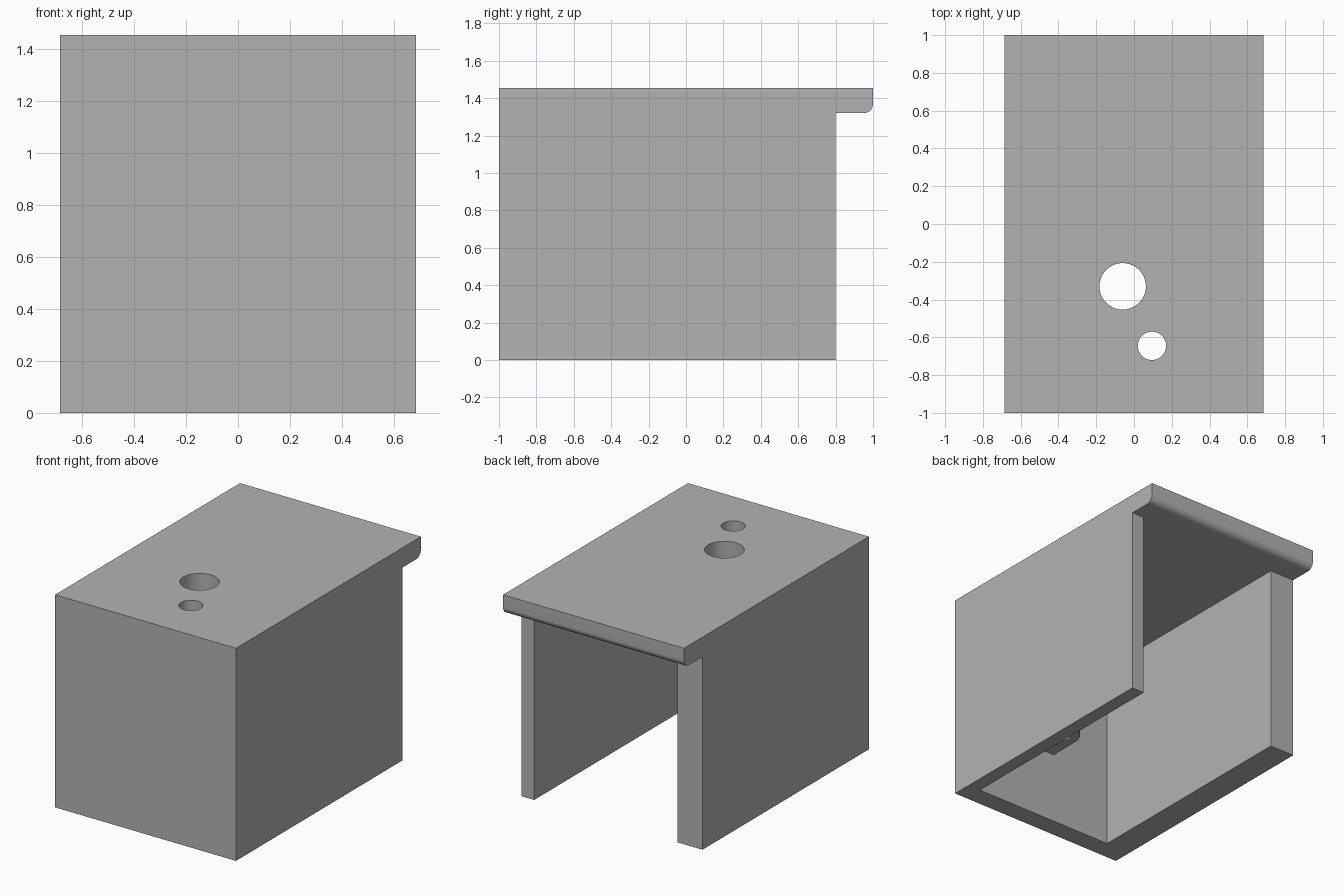
import bpy, bmesh, math

if "Cube" in bpy.data.objects:
    bpy.data.objects.remove(bpy.data.objects["Cube"])

W, H = 0.685, 1.455          # half width, full height
T, FRONT = 0.135, 0.137      # top plate and front wall thickness
BACK = 0.80                  # rear end of the side walls
R = 0.05                     # rounded lower edge of the rear lip
HOLE_X, HOLE_Y = 0.095, -0.645

grey = bpy.data.materials.new("plain grey")
grey.diffuse_color = (0.45, 0.45, 0.45, 1)
grey.use_nodes = True
grey.node_tree.nodes["Principled BSDF"].inputs["Base Color"].default_value = grey.diffuse_color


def prism(name, points, offset, vector):
    """Extrude a closed profile along a vector."""
    bm = bmesh.new()
    face = bm.faces.new([bm.verts.new(offset(a, b)) for a, b in points])
    res = bmesh.ops.extrude_face_region(bm, geom=[face])
    moved = [g for g in res["geom"] if isinstance(g, bmesh.types.BMVert)]
    bmesh.ops.translate(bm, verts=moved, vec=vector)
    bmesh.ops.recalc_face_normals(bm, faces=bm.faces)
    mesh = bpy.data.meshes.new(name)
    bm.to_mesh(mesh)
    bm.free()
    ob = bpy.data.objects.new(name, mesh)
    bpy.context.collection.objects.link(ob)
    mesh.materials.append(grey)
    return ob


def arc(cx, cy, r, start, end, n):
    steps = [math.radians(start + (end - start) * i / n) for i in range(n + 1)]
    return [(cx + r * math.cos(t), cy + r * math.sin(t)) for t in steps]


def drill(ob, x, y, r):
    """Cut a vertical round hole."""
    cutter = prism("hole_cutter", arc(x, y, r, 0, 360, 64)[:-1],
                   lambda a, b: (a, b, 0.1), (0, 0, 2))
    cutter.hide_render = True
    cutter.hide_set(True)
    mod = ob.modifiers.new("hole", 'BOOLEAN')
    mod.object = cutter
    mod.solver = 'EXACT'


def smooth(ob):
    bpy.ops.object.select_all(action='DESELECT')
    ob.select_set(True)
    bpy.context.view_layer.objects.active = ob
    for mod in list(ob.modifiers):
        bpy.ops.object.modifier_apply(modifier=mod.name)
    bpy.ops.object.shade_smooth_by_angle(angle=math.radians(30))


# Top plate with rounded rear lip and two holes
low = H - T
profile = [(-1, H), (-1, low)] + arc(1 - R, low + R, R, -90, 0, 10) + [(1, H)]
top = prism("top_plate", profile, lambda a, b: (-W, a, b), (2 * W, 0, 0))
drill(top, -0.06, -0.33, 0.123)
drill(top, HOLE_X, HOLE_Y, 0.075)
smooth(top)

# Front wall and the two side walls, one thicker than the other, as one U
thin, thick = W - 0.096, -W + 0.19
inner = -1 + FRONT
outline = [(-W, -1), (W, -1), (W, BACK), (thin, BACK), (thin, inner),
           (thick, inner), (thick, BACK), (-W, BACK)]
prism("side_and_front_walls", outline, lambda a, b: (a, b, 0), (0, 0, low))

# Inner guide tab with rounded end, in line with the small hole
r = 0.135
tab = prism("guide_tab",
            [(HOLE_X + r, inner)] + arc(HOLE_X, HOLE_Y, r, 0, 180, 24)
            + [(HOLE_X - r, inner)],
            lambda a, b: (a, b, 0.5), (0, 0, 0.1))
drill(tab, HOLE_X, HOLE_Y, 0.075)
smooth(tab)
